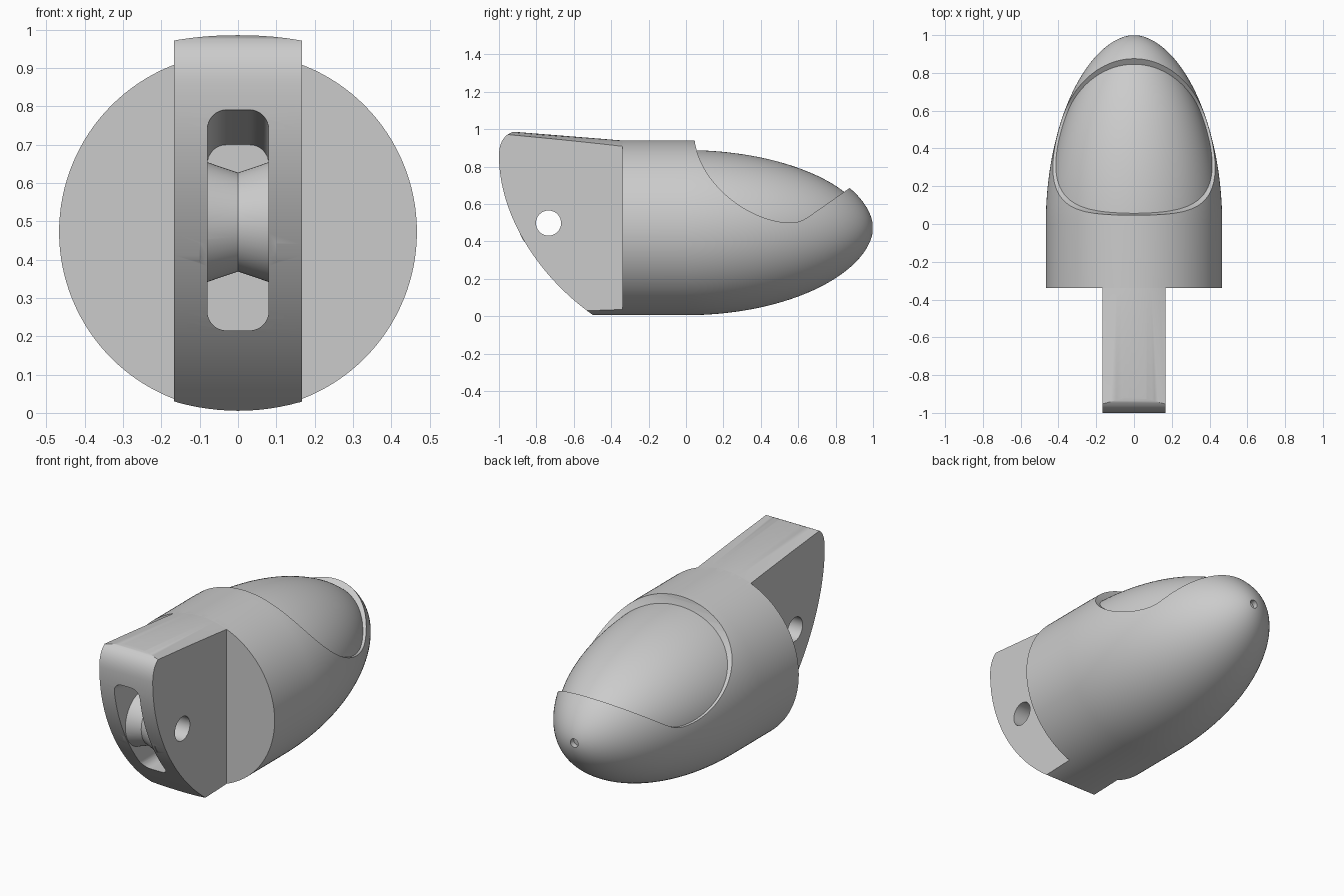
import bpy, bmesh, math
from mathutils import Vector
from mathutils.geometry import interpolate_bezier

if "Cube" in bpy.data.objects:
    bpy.data.objects.remove(bpy.data.objects["Cube"])

grey = bpy.data.materials.new("light_grey")
grey.use_nodes = True
grey.diffuse_color = (0.6, 0.6, 0.6, 1)
grey.node_tree.nodes["Principled BSDF"].inputs["Base Color"].default_value = (0.6, 0.6, 0.6, 1)

CZ, R, SEG = 0.4725, 0.467, 128   # axis height, radius, ring resolution


def loft(name, rings):
    """Closed skin through rings of equal point count, capped at both ends."""
    bm = bmesh.new()
    loops = [[bm.verts.new(p) for p in ring] for ring in rings]
    for a, b in zip(loops, loops[1:]):
        for i in range(len(a)):
            j = (i + 1) % len(a)
            bm.faces.new((a[i], a[j], b[j], b[i]))
    bm.faces.new(loops[0])
    bm.faces.new(loops[-1])
    bmesh.ops.recalc_face_normals(bm, faces=bm.faces)
    mesh = bpy.data.meshes.new(name)
    bm.to_mesh(mesh)
    bm.free()
    mesh.materials.append(grey)
    ob = bpy.data.objects.new(name, mesh)
    bpy.context.collection.objects.link(ob)
    return ob


def oval(y, rx, top, bottom):
    """Ring round the y axis with separate upper and lower heights."""
    pts = []
    for i in range(SEG):
        a = math.tau * i / SEG
        s = math.sin(a)
        pts.append((rx * math.cos(a), y, CZ + s * (top if s > 0 else bottom)))
    return pts


def wheel_ring(x, r):
    """Ring round the hinge axis."""
    return [(x, -0.735 + r * math.cos(math.tau * i / 64), 0.498 + r * math.sin(math.tau * i / 64))
            for i in range(64)]


def slab(name, profile, half):
    """Extrude a (y, z) profile across x."""
    return loft(name, [[(x, y, z) for y, z in profile] for x in (-half, half)])


def curve(a, b, c, d, n=24):
    pts = interpolate_bezier(*[Vector((*p, 0)) for p in (a, b, c, d)], n)
    return [(p.x, p.y) for p in pts]


def rounded_rect(y, half, low, high, r=0.05):
    pts = []
    corners = ((half - r, high - r), (r - half, high - r), (r - half, low + r), (half - r, low + r))
    for k, (x, z) in enumerate(corners):
        for i in range(9):
            a = math.pi / 2 * (k + i / 8)
            pts.append((x + r * math.cos(a), y, z + r * math.sin(a)))
    return pts


def combine(ob, tool, operation):
    mod = ob.modifiers.new(operation.lower(), 'BOOLEAN')
    mod.operation, mod.object, mod.solver = operation, tool, 'EXACT'
    bpy.context.view_layer.objects.active = ob
    bpy.ops.object.modifier_apply(modifier=mod.name)
    bpy.data.objects.remove(tool)


def dome(name, start, sx, top, bottom, length):
    """Straight barrel from start to y = 0, then a tapering rounded nose."""
    rings = [oval(start, R * sx, R * top, R * bottom)]
    for i in range(49):
        t = math.sin(math.pi / 2 * i / 48)
        f = max((1 - t * t) ** 0.54, 0.003)
        rings.append(oval(t * length, R * f * sx, R * f * top, R * f * bottom))
    return loft(name, rings)


# Main shell with the pad recess and the small hole in the tip
body = dome("fingertip_body", -0.34, 1, 1, 1, 1)
recess = curve((0.045, 0.95), (0.07, 0.70), (0.35, 0.5), (0.56, 0.5))
recess += curve((0.56, 0.5), (0.62, 0.5), (0.65, 0.53), (0.70, 0.563), 12)[1:]
recess += [(1.1, 0.843), (1.1, 1.2), (0.045, 1.2)]
combine(body, slab("recess_cutter", recess, 0.7), 'DIFFERENCE')
combine(body, loft("tip_cutter", [oval(y, 0.024, 0.024, 0.024) for y in (0.7, 1.1)]), 'DIFFERENCE')

# Inset grip pad filling the recess
pad = dome("grip_pad", -0.1, 0.975, 0.89, 0.96, 0.97)

# Hinge tang, its crown following the round of the shell
outline = curve((-0.9, 0.987), (-0.96, 0.987), (-1, 0.94), (-1, 0.86), 14)
outline += curve((-1, 0.86), (-1, 0.55), (-0.8, 0.22), (-0.496, 0.005), 32)[1:]
outline += [(-0.45, -0.05), (-0.3, -0.05), (-0.3, 1.05)]
tang = slab("hinge_tang", outline, 0.167)
envelope = [oval(-0.2, R, R, R), oval(-0.34, R, R, R), oval(-1.1, 0.7, R + 0.061, R)]
combine(tang, loft("envelope_cutter", envelope), 'INTERSECT')

# Slot with a sloping ceiling, grooved roller inside, pin hole through all
slot = [rounded_rect(-1.1, 0.08, 0.215, 0.81), rounded_rect(-0.5, 0.08, 0.215, 0.70)]
combine(tang, loft("slot_cutter", slot), 'DIFFERENCE')
groove = [wheel_ring(x, r) for x, r in ((-0.1, 0.163), (0, 0.129), (0.1, 0.163))]
combine(tang, loft("grooved_roller", groove), 'UNION')
combine(tang, loft("pin_cutter", [wheel_ring(x, 0.067) for x in (-0.3, 0.3)]), 'DIFFERENCE')

# Smooth shading with crisp edges
bpy.ops.object.select_all(action='DESELECT')
for ob in (body, pad, tang):
    ob.select_set(True)
bpy.context.view_layer.objects.active = body
bpy.ops.object.shade_smooth_by_angle(angle=math.radians(28))
